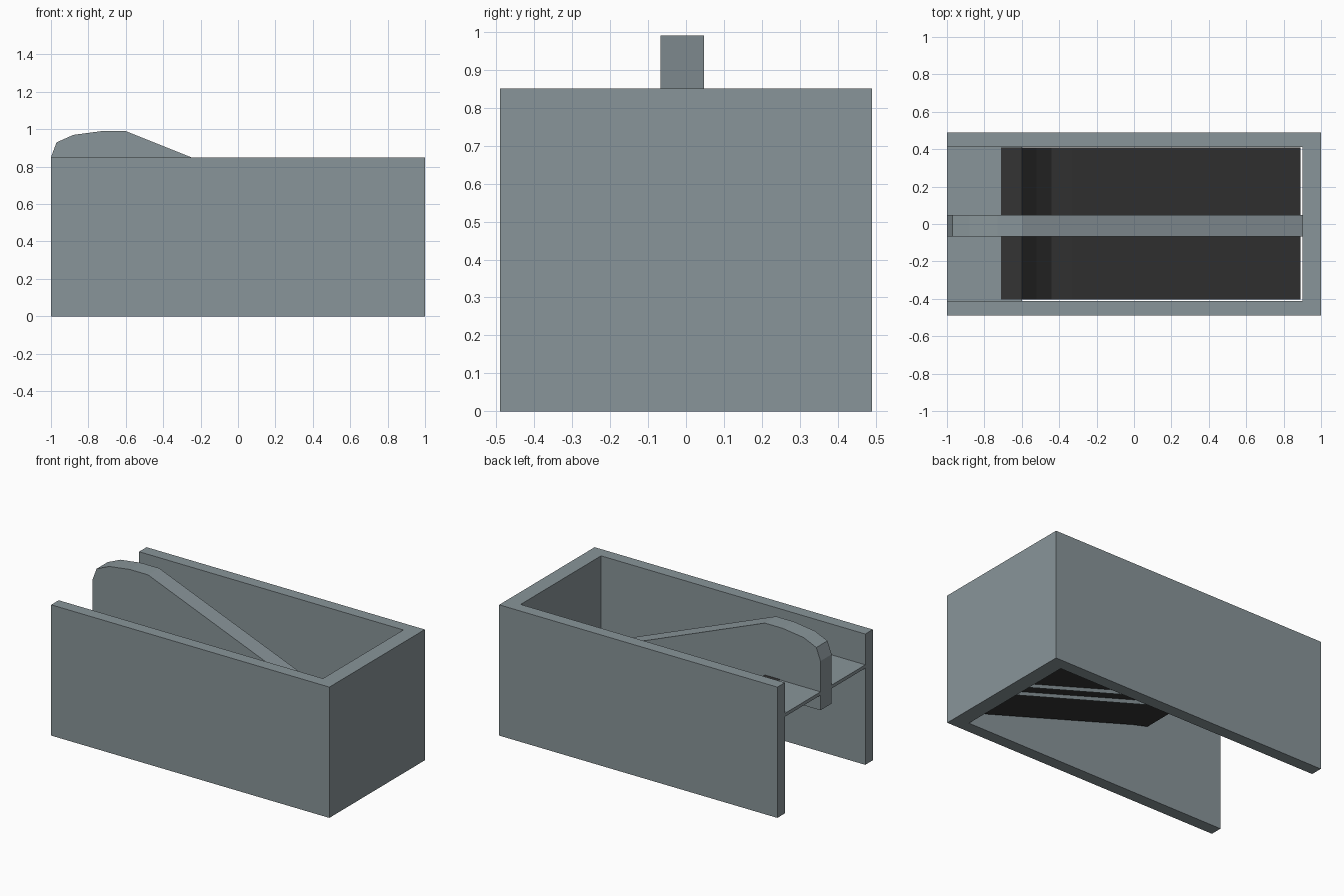
import bpy, bmesh

if "Cube" in bpy.data.objects:
    bpy.data.objects.remove(bpy.data.objects["Cube"])


def material(name, rgb):
    m = bpy.data.materials.new(name)
    m.diffuse_color = (*rgb, 1)
    m.use_nodes = True
    m.node_tree.nodes["Principled BSDF"].inputs["Base Color"].default_value = m.diffuse_color
    return m


GREY = material("blue_grey", (0.25, 0.30, 0.32))
DARK = material("near_black", (0.033, 0.033, 0.033))


def prism(name, points, axis, lo, hi, mat, skip=()):
    """Extrude a closed 2D outline along 'y' (x,z points) or 'z' (x,y points).
    Outline segments listed in skip stay open."""
    def place(p, t):
        return (p[0], t, p[1]) if axis == 'y' else (p[0], p[1], t)
    bm = bmesh.new()
    a = [bm.verts.new(place(p, lo)) for p in points]
    b = [bm.verts.new(place(p, hi)) for p in points]
    n = len(points)
    bm.faces.new(a)
    bm.faces.new(b[::-1])
    for i in range(n):
        if i not in skip:
            j = (i + 1) % n
            bm.faces.new((a[j], a[i], b[i], b[j]))
    bmesh.ops.recalc_face_normals(bm, faces=bm.faces)
    me = bpy.data.meshes.new(name)
    bm.to_mesh(me)
    bm.free()
    me.materials.append(mat)
    ob = bpy.data.objects.new(name, me)
    bpy.context.collection.objects.link(ob)
    return ob


# Outer shell: three walls, open at the left end
prism("outer_walls", [(-1, -0.49), (1, -0.49), (1, 0.49), (-1, 0.49),
                      (-1, 0.413), (0.9, 0.413), (0.9, -0.413), (-1, -0.413)],
      'z', 0, 0.85, GREY)

# Thin landing at the open end
prism("landing", [(-1, 0.628), (-0.6, 0.628), (-0.6, 0.65), (-1, 0.65)],
      'y', -0.413, 0.413, GREY)

# Dark ramp curving down from the landing to the far wall
ramp = [(-0.71, 0.653), (-0.6, 0.653), (-0.52, 0.553), (-0.44, 0.478),
        (-0.33, 0.45), (0.89, 0.075)]
under = [(x, z - 0.008) for x, z in reversed(ramp)]
under[-2:] = [(-0.6, 0.651), (-0.71, 0.651)]
prism("ramp", ramp + under, 'y', -0.403, 0.408, DARK)

# Central divider: hollow, rounded at the open end, open underneath
divider = [(-1, 0.53), (-1, 0.85), (-0.97, 0.93), (-0.88, 0.97), (-0.73, 0.99),
           (-0.6, 0.99), (0.9, 0.39), (0.9, 0.04), (-0.33, 0.415), (-0.52, 0.53)]
bm_divider = prism("divider", divider, 'y', -0.067, 0.047, GREY, skip=(7, 8))
